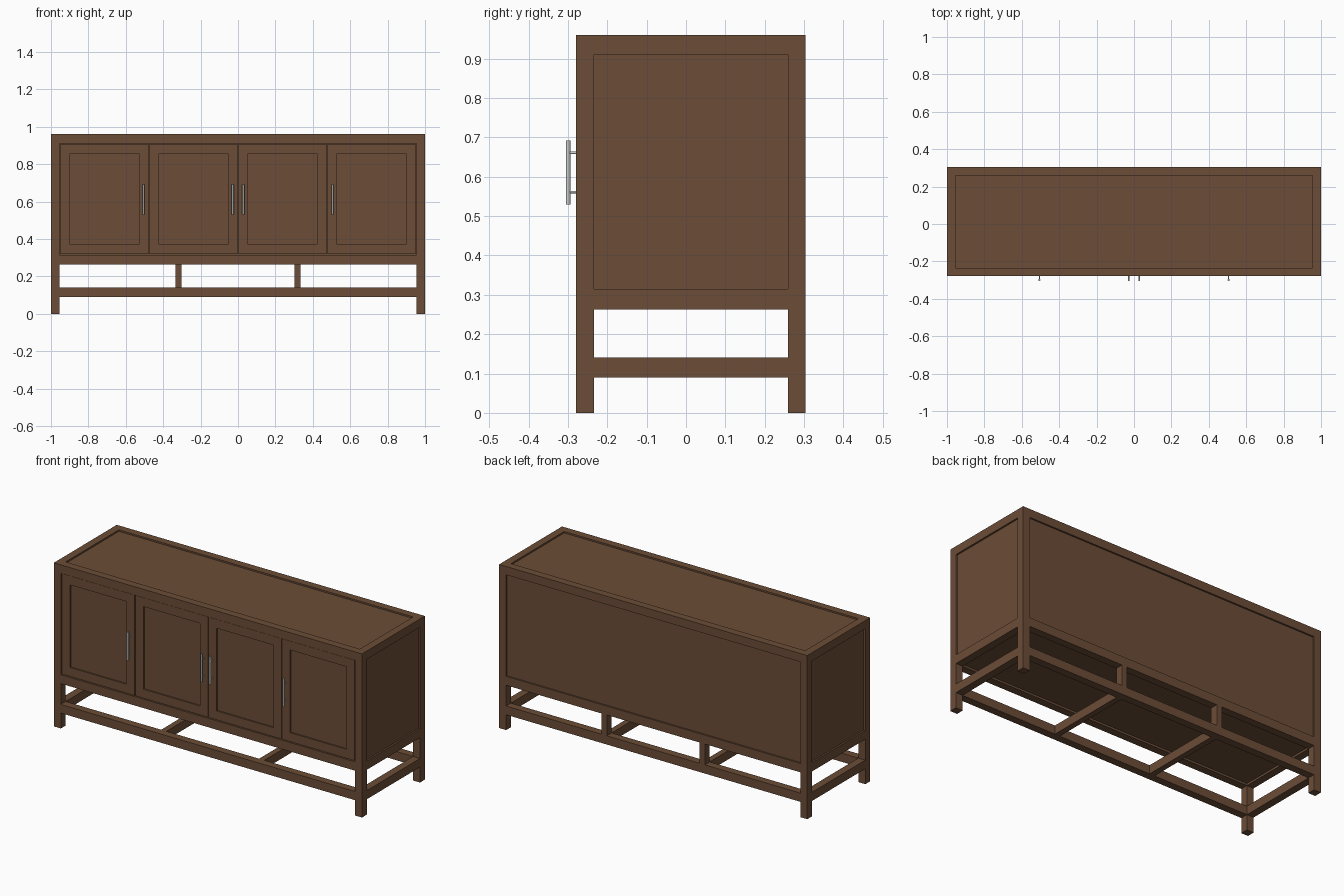
import bpy
import math

if "Cube" in bpy.data.objects:
    bpy.data.objects.remove(bpy.data.objects["Cube"])


def material(name, rgb):
    m = bpy.data.materials.new(name)
    m.diffuse_color = (*rgb, 1)
    m.use_nodes = True
    m.node_tree.nodes["Principled BSDF"].inputs["Base Color"].default_value = m.diffuse_color
    return m


WOOD = material("walnut_brown", (0.150, 0.074, 0.038))
METAL = material("brushed_metal", (0.58, 0.60, 0.60))


def box(name, x0, x1, y0, y1, z0, z1):
    bpy.ops.mesh.primitive_cube_add(
        size=1, location=((x0 + x1) / 2, (y0 + y1) / 2, (z0 + z1) / 2))
    o = bpy.context.object
    o.name = name
    o.scale = (x1 - x0, y1 - y0, z1 - z0)
    bpy.ops.object.transform_apply(location=False, rotation=False, scale=True)
    o.data.materials.append(WOOD)
    return o


def rod(name, r, depth, loc, rot=(0, 0, 0)):
    bpy.ops.mesh.primitive_cylinder_add(
        vertices=20, radius=r, depth=depth, location=loc, rotation=rot)
    o = bpy.context.object
    o.name = name
    o.data.materials.append(METAL)
    bpy.ops.object.shade_smooth_by_angle()


F, B = -0.279, 0.304          # front and back planes
T = 0.045                     # frame member thickness
X = 1 - T                     # inner face of the legs
TOP = 0.96
LEVELS = {"top": (0.911, TOP), "bottom": (0.263, 0.315), "stretcher": (0.09, 0.141)}

# Legs
for sx in (-1, 1):
    side = "left" if sx < 0 else "right"
    xa, xb = sorted((sx * X, sx))
    box(f"front_leg_{side}", xa, xb, F, F + T, 0, TOP)
    box(f"back_leg_{side}", xa, xb, B - T, B, 0, TOP)
    # Side rails
    for lv, (z0, z1) in LEVELS.items():
        box(f"{lv}_side_rail_{side}", xa, xb, F + T, B - T, z0, z1)
    # Recessed side panels
    pa, pb = sorted((sx * 0.968, sx * 0.99))
    box(f"side_panel_{side}", pa, pb, F + T, B - T, 0.315, 0.911)
    # Lower cross bars and back struts
    c = sx * 0.318
    box(f"cross_bar_{side}", c - 0.017, c + 0.017, F + T, B - T, 0.09, 0.141)
    box(f"back_strut_{side}", c - 0.017, c + 0.017, B - T, B, 0.141, 0.263)

# Long rails
for lv, (z0, z1) in LEVELS.items():
    box(f"{lv}_front_rail", -X, X, F, F + T, z0, z1)
    box(f"{lv}_back_rail", -X, X, B - T, B, z0, z1)

# Recessed top, back and bottom panels
box("top_panel", -X, X, F + T, B - T, 0.93, TOP - 0.009)
box("back_panel", -X, X, B - 0.032, B - 0.010, 0.315, 0.911)
box("bottom_panel", -X, X, F + T, B - T, 0.275, 0.297)

# Four framed doors with recessed fields
edges = [-0.951, -0.476, 0.0, 0.476, 0.951]
DF, G, W = F + 0.004, 0.002, 0.052
z0, z1 = 0.319, 0.908
for i in range(4):
    a, b = edges[i] + G, edges[i + 1] - G
    n = f"door_{i + 1}"
    box(n + "_left_stile", a, a + W, DF, DF + 0.022, z0, z1)
    box(n + "_right_stile", b - W, b, DF, DF + 0.022, z0, z1)
    box(n + "_bottom_rail", a + W, b - W, DF, DF + 0.022, z0, z0 + W)
    box(n + "_top_rail", a + W, b - W, DF, DF + 0.022, z1 - W, z1)
    box(n + "_field", a + W, b - W, DF + 0.009, DF + 0.020, z0 + W, z1 - W)

# Bar handles on two posts
for i, x in enumerate((-0.506, -0.028, 0.028, 0.506)):
    rod(f"handle_bar_{i + 1}", 0.0055, 0.162, (x, -0.2995, 0.611))
    for j, z in enumerate((0.561, 0.661)):
        rod(f"handle_post_{i + 1}_{j + 1}", 0.003, 0.026,
            (x, -0.286, z), (math.pi / 2, 0, 0))
